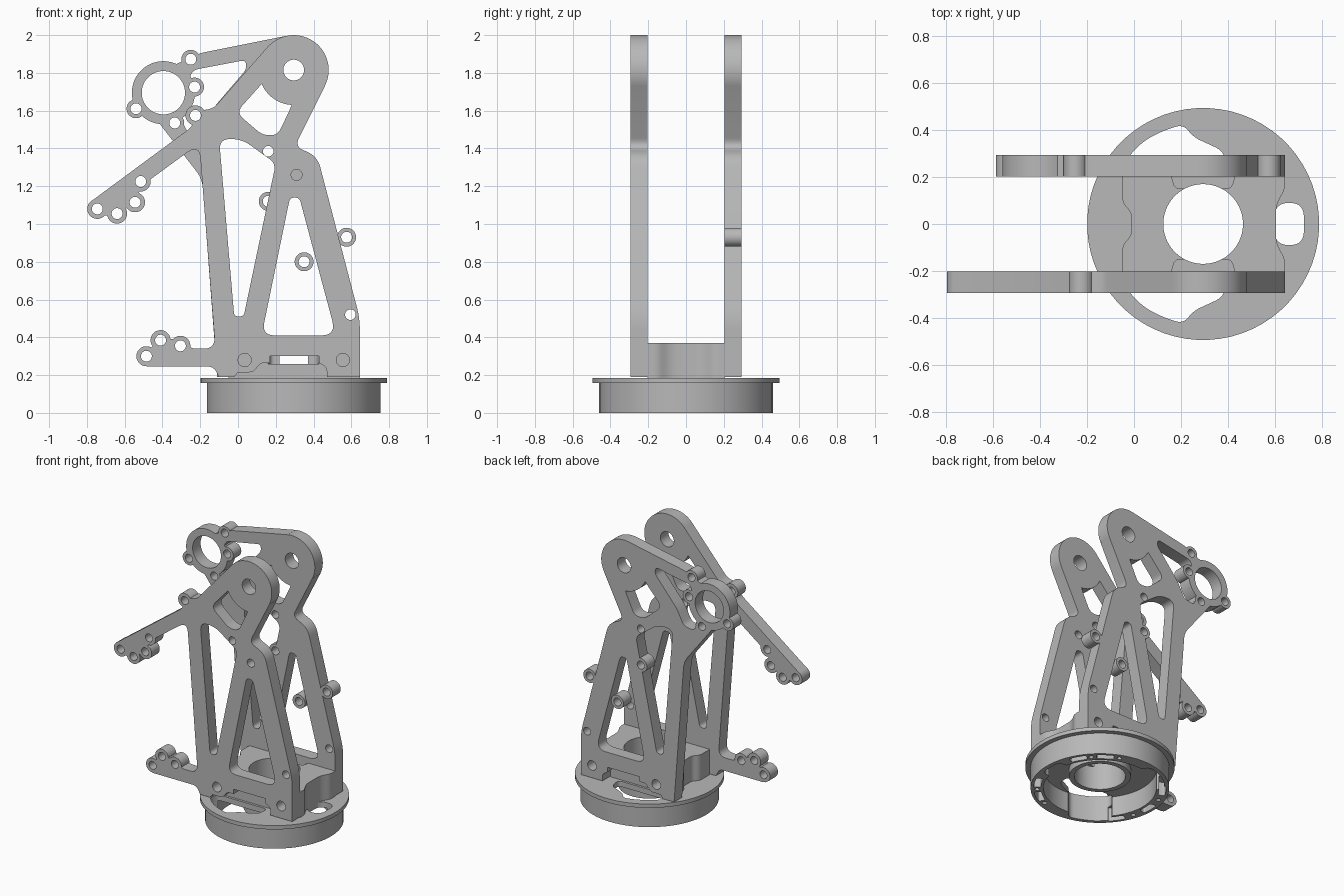
import bpy, bmesh, math
from mathutils import Vector

cube = bpy.data.objects.get("Cube")
if cube:
    bpy.data.objects.remove(cube, do_unlink=True)

metal = bpy.data.materials.new("plain grey metal")
metal.use_nodes = True
grey = (0.48, 0.48, 0.48, 1)
metal.diffuse_color = grey
metal.node_tree.nodes["Principled BSDF"].inputs["Base Color"].default_value = grey


def soften(corners, default):
    """Round each corner; an optional third value sets how far it is cut back."""
    points = []
    for i, corner in enumerate(corners):
        p = Vector(corner[:2])
        a = Vector(corners[i - 1][:2]) - p
        b = Vector(corners[(i + 1) % len(corners)][:2]) - p
        cut = corner[2] if len(corner) > 2 else default
        cut = min(cut, a.length * 0.48, b.length * 0.48)
        if cut == 0:
            points.append(p)
            continue
        start, end = p + a.normalized() * cut, p + b.normalized() * cut
        for k in range(7):
            s = k / 6
            points.append(start * (1 - s) ** 2 + p * (2 * s * (1 - s)) + end * s * s)
    return points


def extrude(points, low, high, upright):
    """Solid from a flat outline, running along y when upright, else along z."""
    bm = bmesh.new()
    place = (lambda u, v, w: (u, w, v)) if upright else (lambda u, v, w: (u, v, w))
    rings = [[bm.verts.new(place(p[0], p[1], w)) for p in points] for w in (low, high)]
    bm.faces.new(rings[0])
    bm.faces.new(rings[1])
    for i in range(len(points)):
        bm.faces.new((rings[0][i - 1], rings[0][i], rings[1][i], rings[1][i - 1]))
    bmesh.ops.recalc_face_normals(bm, faces=bm.faces)
    mesh = bpy.data.meshes.new("solid")
    bm.to_mesh(mesh)
    bm.free()
    obj = bpy.data.objects.new("solid", mesh)
    bpy.context.scene.collection.objects.link(obj)
    return obj


def prism(corners, low, high, upright=True, default=0.0):
    return extrude(soften(corners, default), low, high, upright)


def disc(x, v, radius, low, high, upright=True, sides=32):
    turn = [math.tau * (i + 0.5) / sides for i in range(sides)]
    points = [(x + radius * math.cos(t), v + radius * math.sin(t)) for t in turn]
    return extrude(points, low, high, upright)


def assemble(name, body, steps):
    """Apply joins and cuts in order, then keep only the finished part."""
    for operation, tool in steps:
        tool.hide_render = True
        mod = body.modifiers.new("shape", "BOOLEAN")
        mod.operation, mod.object, mod.solver = operation, tool, "EXACT"
    bpy.context.view_layer.update()
    graph = bpy.context.evaluated_depsgraph_get()
    mesh = bpy.data.meshes.new_from_object(body.evaluated_get(graph))
    body.modifiers.clear()
    body.data = mesh
    body.name = mesh.name = name
    mesh.materials.clear()
    mesh.materials.append(metal)
    for _, tool in steps:
        bpy.data.objects.remove(tool, do_unlink=True)
    bpy.ops.object.select_all(action="DESELECT")
    body.select_set(True)
    bpy.context.view_layer.objects.active = body
    bpy.ops.object.shade_smooth_by_angle(angle=math.radians(30))
    return body


# Outline shared by both side plates, in x and z
right_edge = [(.645, .19), (.645, .5, .06), (.42, 1.36, .12), (.3, 1.41, .05), (.46, 1.73)]
bottom_edge = [(-.02, .19), (0, .215), (.08, .215, .02), (.12, .265, .02), (.17, .265),
               (.17, .3), (.43, .3), (.43, .265), (.47, .24, .02), (.47, .19)]
slot_window = [(-.1, 1.45, .07), (.02, 1.45, .06), (.2, 1.32, .04), (.03, .51, .04), (-.02, .51, .04)]
triangle_window = [(.125, .41, .07), (.52, .41, .08), (.325, 1.14, .04), (.275, 1.14, .04)]
top_window = [(-.01, 1.59, .05), (.16, 1.78, .06), (.23, 1.76, .05), (.3, 1.66, .06),
              (.21, 1.47, .06), (.13, 1.47, .05)]
eye = (.295, 1.815)
shared_holes = [(*eye, .055), (.16, 1.385, .028), (.595, .52, .028),
                (.035, .28, .035), (.555, .28, .035)]


def side_plate(name, low, high, left_edge, windows, bosses, holes):
    steps = []
    for window in [slot_window, triangle_window, top_window] + windows:
        steps.append(("DIFFERENCE", prism(window, low - .05, high + .05)))
    for x, z, radius in bosses:
        steps.append(("UNION", disc(x, z, radius, low, high, sides=64 if radius > .1 else 32)))
    for x, z, radius in shared_holes + holes:
        steps.append(("DIFFERENCE", disc(x, z, radius, low - .05, high + .05)))
    body = prism(right_edge + left_edge + bottom_edge, low, high)
    return assemble(name, body, steps)


# Front plate with a long upper arm and a short lower arm
arm_holes = [(-.745, 1.08), (-.64, 1.055), (-.545, 1.115), (-.515, 1.225),
             (-.485, .3), (-.41, .385), (-.305, .355), (-.225, 1.575)]
front_left = [(.156, 1.937), (-.13, 1.612, .03), (-.2, 1.6), (-.25, 1.51, .02), (-.775, 1.122),
              (-.745, 1.05), (-.64, 1.04), (-.55, 1.12), (-.5, 1.21, .02), (-.205, 1.425, .08),
              (-.12, .34, .08), (-.25, .34, .03), (-.305, .39), (-.41, .39), (-.5, .31),
              (-.485, .245), (-.13, .245, .03), (-.1, .19)]
side_plate("front_plate", -.295, -.203, front_left, [],
           [(*eye, .185)] + [(x, z, .053) for x, z in arm_holes],
           [(x, z, .029) for x, z in arm_holes] + [(.31, 1.26, .029)])

# Back plate with a round mount and small ears
ears = [(-.54, 1.61), (-.335, 1.535), (-.23, 1.725), (-.25, 1.872),
        (.575, .93), (.35, .8), (.16, 1.12)]
mount = (-.395, 1.695)
back_left = [(.26, 1.997), (-.2, 1.905, .03), (-.25, 1.88), (-.39, 1.82), (-.53, 1.65),
             (-.49, 1.57), (-.43, 1.55, .03), (-.19, 1.24, .05), (-.11, .19)]
brace_window = [(-.24, 1.815, .03), (.04, 1.868, .03), (.045, 1.82, .03), (-.13, 1.615, .04),
                (-.19, 1.5, .03), (-.27, 1.49, .02), (-.32, 1.6)]
side_plate("back_plate", .203, .295, back_left, [brace_window],
           [(*eye, .185), (*mount, .167)] + [(x, z, .05) for x, z in ears],
           [(*mount, .115)] + [(x, z, .029) for x, z in ears])

# Spacer block between the plates, solid at its foot and notched above
centre = .295
foot = []
upper = []
for side in (1, -1):
    half = [(-.012, .05, .02), (-.05, .09, .03), (-.05, .203)]
    notch = [(.16, .203), (.175, .152, .02), (.415, .152, .02), (.43, .203)]
    end = [(.645, .203), (.645, .15, .03), (.605, .08, .04)]
    for target, run in ((foot, half + end), (upper, half + notch + end)):
        target += [(p[0], p[1] * side, *p[2:]) for p in run[::side]]
assemble("spacer_block", prism(upper, .255, .37, False), [
    ("UNION", prism(foot, .18, .26, False)),
    ("DIFFERENCE", disc(centre, 0, .17, .1, .5, False, 64))])

# Round base: flanged drum, hollow below, with a hub and lightening cuts
steps = [("UNION", disc(centre, 0, .495, .157, .185, False, 64)),
         ("DIFFERENCE", disc(centre, 0, .375, -.1, .145, False, 64)),
         ("UNION", disc(centre, 0, .205, .09, .18, False, 64)),
         ("DIFFERENCE", disc(centre, 0, .17, -.1, .3, False, 64))]
crescent = [(0, .22, .02), (-.03, .28, .03), (.04, .355, .05), (.13, .4, .04), (.21, .425, .04),
            (.255, .37, .03), (.385, .31, .04), (.39, .22, .03)]
for side in (1, -1):
    outline = [(x, y * side, r) for x, y, r in crescent]
    steps.append(("DIFFERENCE", prism(outline, -.1, .3, False)))
end_slot = [(.6, -.09, .07), (.725, -.09, .07), (.725, .09, .07), (.6, .09, .07)]
steps.append(("DIFFERENCE", prism(end_slot, -.1, .3, False)))


def around(angle, radius):
    t = math.radians(angle)
    return centre + radius * math.cos(t), radius * math.sin(t)


# Pockets and screw holes in the underside of the rim
for angle in (30, 55, 145, 180, 215, 305, 330):
    arc = [angle + d for d in (-8, -4, 0, 4, 8)]
    pocket = [around(a, .44) for a in arc] + [around(a, .393) for a in arc[::-1]]
    steps.append(("DIFFERENCE", prism(pocket, -.1, .1, False, .015)))
for angle in (42, 68, 162, 198, 292, 318):
    steps.append(("DIFFERENCE", disc(*around(angle, .417), .016, -.1, .08, False, 16)))
assemble("round_base", disc(centre, 0, .46, 0, .16, False, 64), steps)
